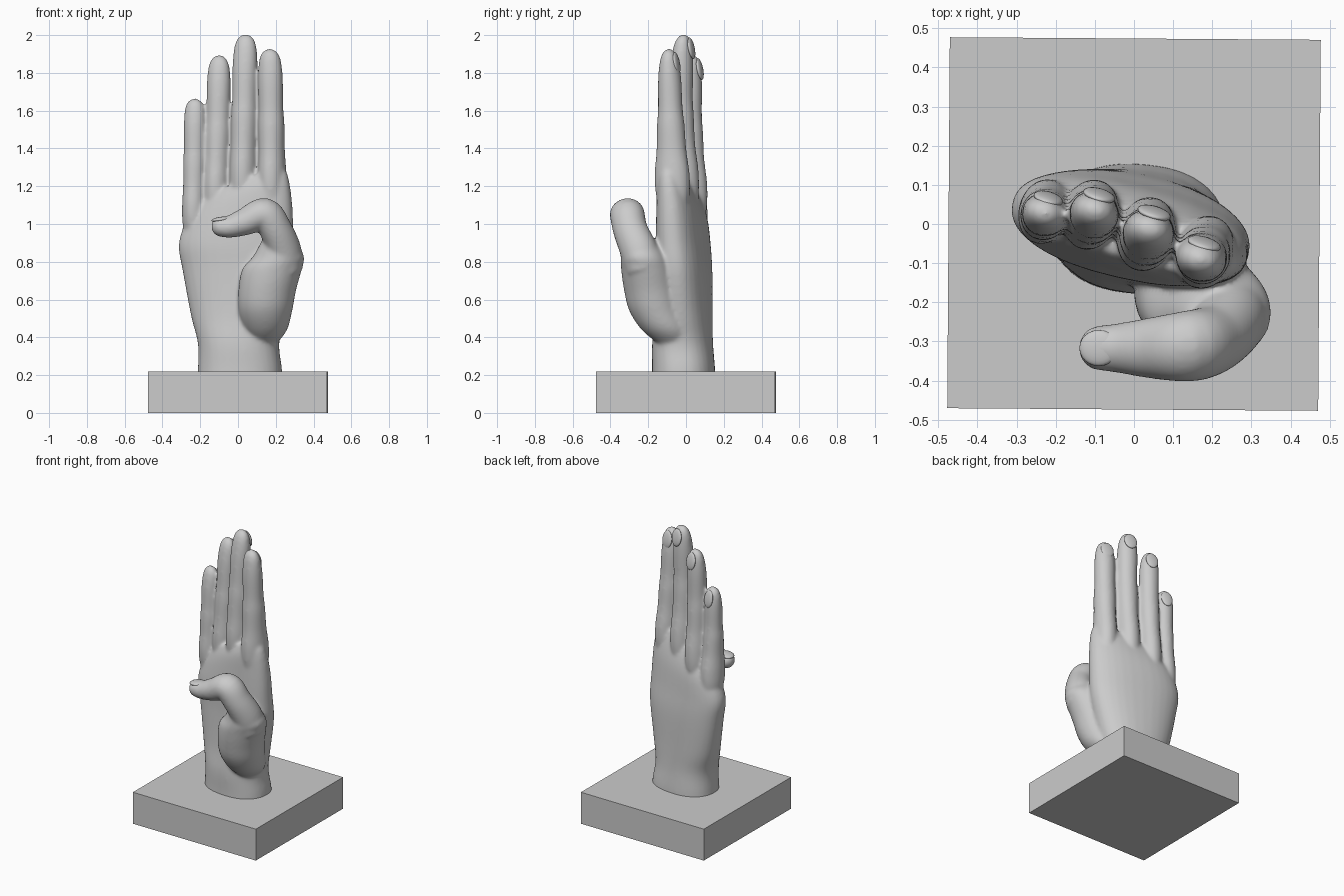
import bpy, bmesh, math
from mathutils import Vector, Matrix

old = bpy.data.objects.get("Cube")
if old:
    bpy.data.objects.remove(old)

gray = bpy.data.materials.new("plain gray")
gray.use_nodes = True
gray.diffuse_color = (0.6, 0.6, 0.6, 1)
gray.node_tree.nodes["Principled BSDF"].inputs["Base Color"].default_value = (0.6, 0.6, 0.6, 1)


def make_object(name, bm):
    mesh = bpy.data.meshes.new(name)
    bmesh.ops.recalc_face_normals(bm, faces=bm.faces)
    bm.to_mesh(mesh)
    bm.free()
    mesh.materials.append(gray)
    obj = bpy.data.objects.new(name, mesh)
    bpy.context.collection.objects.link(obj)
    return obj


def squared(value, power):
    return math.copysign(abs(value) ** power, value)


def loft(bm, sections, power=1.0, sides=32):
    """Skin oval sections given as (centre, side axis, depth axis); low power is boxier."""
    rings = []
    for centre, u, v in sections:
        angles = [2 * math.pi * i / sides for i in range(sides)]
        rings.append([bm.verts.new(centre + u * squared(math.cos(a), power) + v * squared(math.sin(a), power))
                      for a in angles])
    for low, high in zip(rings, rings[1:]):
        for i in range(sides):
            j = (i + 1) % sides
            bm.faces.new((low[i], low[j], high[j], high[i]))
    bm.faces.new(rings[0][::-1])
    bm.faces.new(rings[-1])


def turned(angle, rx, ry, tilt=0):
    spin = Matrix.Rotation(math.radians(angle), 3, "Z")
    return spin @ Vector((rx, 0, rx * tilt)), spin @ Vector((0, ry, 0))


def spline(points, steps=6):
    """Catmull-Rom smoothing of rows of numbers."""
    rows = [Vector(p) for p in points]
    rows = [2 * rows[0] - rows[1]] + rows + [2 * rows[-1] - rows[-2]]
    out = []
    for a, b, c, d in zip(rows, rows[1:], rows[2:], rows[3:]):
        for s in range(steps):
            t = s / steps
            out.append(0.5 * (2 * b + (c - a) * t + (2 * a - 5 * b + 4 * c - d) * t * t
                              + (3 * b - a - 3 * c + d) * t ** 3))
    return out + [rows[-2]]


def upright(bm, rows, power):
    """Loft of stacked sections: x, y, z, half width, half depth, turn, tilt."""
    loft(bm, [(Vector(r[:3]), *turned(r[5], r[3], r[4], r[6])) for r in spline(rows)], power)


def tube(bm, rows):
    """Loft along a bent path: x, y, z, radius, with a round tip."""
    pts = spline(rows)
    sections = []
    for i, p in enumerate(pts):
        ahead = Vector(pts[min(i + 1, len(pts) - 1)][:3]) - Vector(pts[max(i - 1, 0)][:3])
        ahead.normalize()
        depth = Vector((0.25, 1, 0.3))
        depth = (depth - ahead * depth.dot(ahead)).normalized()
        sections.append((Vector(p[:3]), ahead.cross(depth) * p[3] * 0.93, depth * p[3]))
    centre, u, v = sections[-1]
    for k in range(1, 6):
        a = k * math.pi / 11
        sections.append((centre + ahead * u.length * math.sin(a), u * math.cos(a), v * math.cos(a)))
    loft(bm, sections)


hand = bmesh.new()

# Wrist and palm
upright(hand, [
    (0.01, -0.013, 0.15, 0.227, 0.167, -4, 0),
    (0.01, -0.013, 0.24, 0.222, 0.165, -5, 0),
    (0.003, -0.018, 0.37, 0.216, 0.158, -8, 0),
    (0.0, -0.012, 0.52, 0.252, 0.145, -11, 0),
    (0.0, -0.01, 0.75, 0.297, 0.134, -12, 0),
    (-0.01, -0.015, 0.9, 0.31, 0.125, -13, 0.05),
    (0.0, -0.02, 1.05, 0.295, 0.11, -15, 0.2),
    (0.005, -0.027, 1.15, 0.272, 0.09, -17, 0.36),
    (0.012, -0.032, 1.22, 0.235, 0.062, -17, 0.4),
], 0.87)

# Thumb mound
upright(hand, [
    (0.14, -0.06, 0.36, 0.06, 0.08, 0, 0),
    (0.145, -0.11, 0.44, 0.115, 0.125, 0, 0),
    (0.145, -0.16, 0.54, 0.142, 0.14, 0, 0),
    (0.155, -0.185, 0.65, 0.153, 0.143, -6, 0),
    (0.18, -0.205, 0.76, 0.158, 0.138, -8, 0),
    (0.215, -0.225, 0.83, 0.135, 0.12, -10, 0),
    (0.215, -0.25, 0.92, 0.085, 0.085, 0, 0),
], 1)

# Thumb
tube(hand, [
    (0.25, -0.22, 0.76, 0.1), (0.242, -0.25, 0.86, 0.1),
    (0.2, -0.295, 0.97, 0.092), (0.14, -0.312, 1.052, 0.092),
    (0.04, -0.317, 1.013, 0.078), (-0.04, -0.317, 0.987, 0.064),
    (-0.088, -0.317, 0.986, 0.058),
])

# Fingers: root, middle and tip points, thickness
fingers = {
    "little": ((-0.23, 0.045, 0.88), (-0.229, 0.023, 1.35), (-0.229, 0.03, 1.665), 0.92),
    "ring": ((-0.115, 0.035, 0.95), (-0.105, 0.02, 1.5), (-0.1, 0.035, 1.895), 1.0),
    "middle": ((0.03, -0.01, 1.0), (0.034, -0.032, 1.55), (0.04, -0.012, 2.005), 1.05),
    "index": ((0.185, -0.065, 1.0), (0.177, -0.08, 1.5), (0.168, -0.09, 1.928), 1.04),
}
# Position along finger, half width, half depth, with bulges at the joints
finger_shape = [(0, 0.045, 0.05), (0.15, 0.068, 0.085), (0.28, 0.071, 0.091), (0.42, 0.066, 0.077),
                (0.56, 0.067, 0.071), (0.66, 0.063, 0.063), (0.8, 0.064, 0.06), (0.88, 0.062, 0.054),
                (0.94, 0.055, 0.045), (0.975, 0.042, 0.033), (0.993, 0.024, 0.018), (1, 0.006, 0.005)]

nails = bmesh.new()
for root, mid, tip, thick in fingers.values():
    root, mid, tip = Vector(root), Vector(mid), Vector(tip)
    bend = (mid.z - root.z) / (tip.z - root.z)

    def along(t):
        line = root.lerp(tip, t)
        return line + (mid - root.lerp(tip, bend)) * (1 - (2 * t - 1) ** 2)

    loft(hand, [(along(t), *turned(-16, w * thick, d * thick)) for t, w, d in spline(finger_shape, 4)])

    # Fingernail lying on the back of the tip
    out = turned(-16, 0, 0.04 * thick)[1]
    place = (Matrix.Translation(tip - Vector((0, 0, 0.075)) + out) @ Matrix.Rotation(math.radians(-16), 4, "Z")
             @ Matrix.Rotation(0.2, 4, "X") @ Matrix.Diagonal((0.042 * thick, 0.014, 0.058, 1)))
    bmesh.ops.create_uvsphere(nails, u_segments=24, v_segments=12, radius=1, matrix=place)

# Thumbnail on the upper side of the thumb tip
place = (Matrix.Translation((-0.09, -0.317, 1.024)) @ Matrix.Rotation(-0.12, 4, "Y")
         @ Matrix.Diagonal((0.05, 0.046, 0.014, 1)))
bmesh.ops.create_uvsphere(nails, u_segments=24, v_segments=12, radius=1, matrix=place)

# Fuse the overlapping volumes into one skin
hand = make_object("hand", hand)
fuse = hand.modifiers.new("fuse", "REMESH")
fuse.mode = "VOXEL"
fuse.voxel_size = 0.009
fuse.use_smooth_shade = True
soften = hand.modifiers.new("soften", "SMOOTH")
soften.factor = 0.5
soften.iterations = 14

nails = make_object("nails", nails)
for face in nails.data.polygons:
    face.use_smooth = True

# Square plinth
plinth = bmesh.new()
bmesh.ops.create_cube(plinth, size=1, matrix=Matrix.Translation((0, 0, 0.109))
                      @ Matrix.Rotation(math.radians(-0.4), 4, "Z") @ Matrix.Diagonal((0.948, 0.948, 0.218, 1)))
make_object("plinth", plinth)
